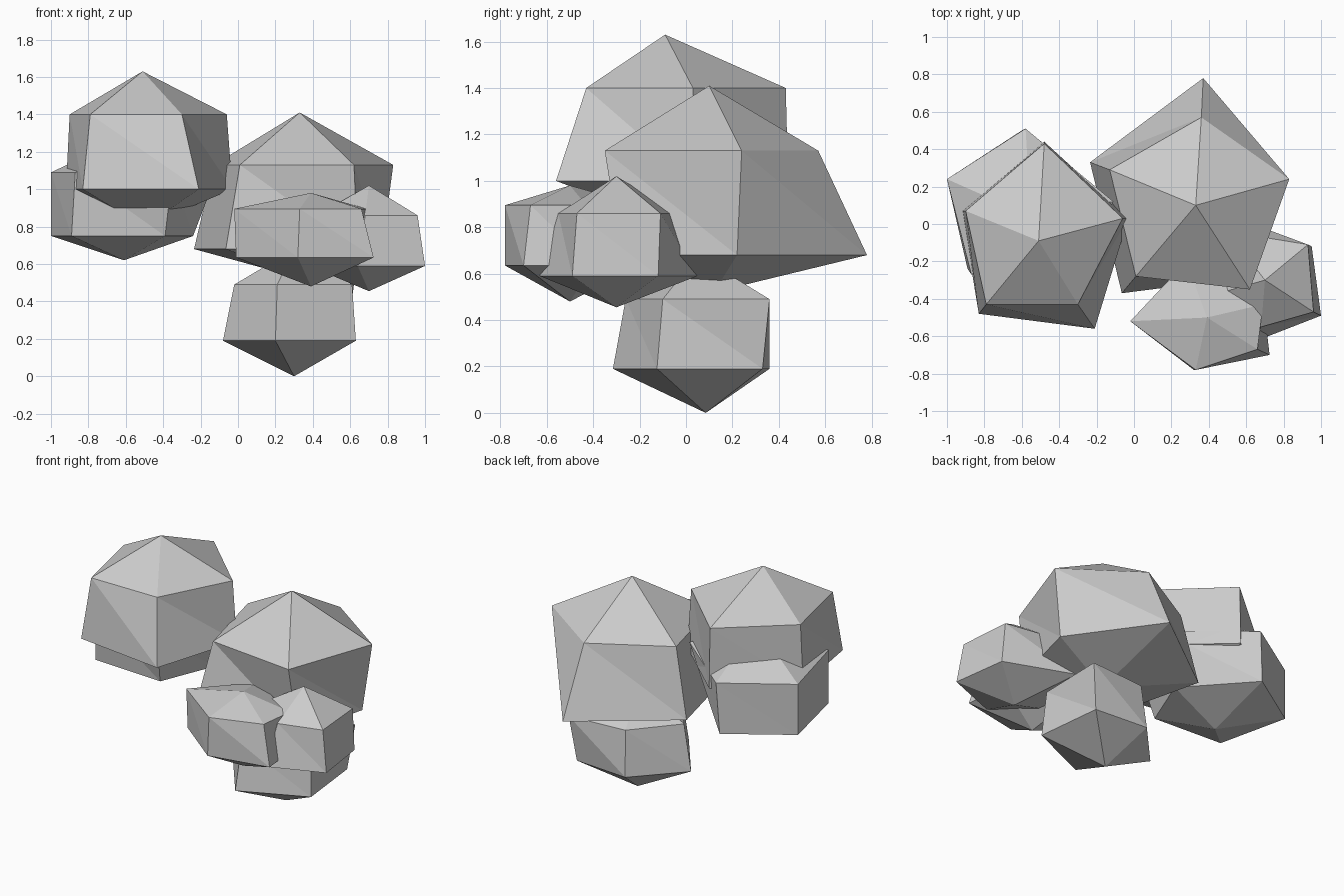
import bpy
import bmesh

# Remove the default cube only
default_cube = bpy.data.objects.get("Cube")
if default_cube:
    bpy.data.objects.remove(default_cube, do_unlink=True)

# One plain grey stone colour
stone_grey = bpy.data.materials.new("stone_grey")
stone_grey.use_nodes = True
colour = (0.6, 0.6, 0.6, 1.0)
stone_grey.diffuse_color = colour
stone_grey.node_tree.nodes["Principled BSDF"].inputs["Base Color"].default_value = colour


def boulder(name, top, shoulder_z, shoulder, waist_z, waist, bottom):
    """Loft a faceted boulder: peak, two five-sided sections, lower point.

    Both sections run counter-clockwise seen from above.
    """
    bm = bmesh.new()
    peak = bm.verts.new(top)
    foot = bm.verts.new(bottom)
    upper = [bm.verts.new((x, y, shoulder_z)) for x, y in shoulder]
    lower = [bm.verts.new((x, y, waist_z)) for x, y in waist]
    sides = len(upper)
    for i in range(sides):
        j = (i + 1) % sides
        bm.faces.new((peak, upper[i], upper[j]))            # cap facet
        bm.faces.new((upper[i], lower[i], lower[j]))        # side facets
        bm.faces.new((upper[i], lower[j], upper[j]))
        bm.faces.new((foot, lower[j], lower[i]))            # underside facet
    bmesh.ops.recalc_face_normals(bm, faces=bm.faces[:])
    mesh = bpy.data.meshes.new(name)
    bm.to_mesh(mesh)
    bm.free()
    mesh.materials.append(stone_grey)
    rock = bpy.data.objects.new(name, mesh)
    bpy.context.collection.objects.link(rock)
    return rock


# Tall pair on the -x side
boulder("upper_side_boulder", top=(-.51, -.09, 1.63),
        shoulder_z=1.4,
        shoulder=[(-.06, .03), (-.48, .43), (-.9, .07), (-.79, -.43), (-.3, -.43)],
        waist_z=1.0,
        waist=[(-.03, .03), (-.48, .44), (-.92, .07), (-.83, -.48), (-.21, -.56)],
        bottom=(-.5, -.05, .8))
boulder("lower_side_boulder", top=(-.55, .04, 1.3),
        shoulder_z=1.09,
        shoulder=[(-.11, .12), (-.58, .51), (-1, .24), (-.87, -.27), (-.35, -.36)],
        waist_z=.75,
        waist=[(-.24, .1), (-.6, .5), (-1, .24), (-.89, -.24), (-.39, -.27)],
        bottom=(-.61, .04, .62))

# Large central boulder with a long back slope
boulder("central_boulder", top=(.33, .1, 1.41),
        shoulder_z=1.13,
        shoulder=[(.83, .24), (.36, .57), (-.13, .29), (.01, -.28), (.62, -.35)],
        waist_z=.68,
        waist=[(.77, .22), (.37, .78), (-.235, .33), (-.065, -.37), (.64, -.28)],
        bottom=(.35, .12, .52))

# Base boulder that the cluster stands on
boulder("base_boulder", top=(.3, .05, .68),
        shoulder_z=.49,
        shoulder=[(.62, .36), (.22, .33), (-.02, .05), (.21, -.26), (.61, -.1)],
        waist_z=.19,
        waist=[(.58, .33), (.2, .36), (-.08, .06), (.2, -.315), (.63, -.125)],
        bottom=(.3, .085, 0))

# Small boulders at the front
boulder("front_boulder", top=(.39, -.5, .98),
        shoulder_z=.895,
        shoulder=[(.69, -.43), (.28, -.2), (-.02, -.52), (.33, -.78), (.66, -.67)],
        waist_z=.635,
        waist=[(.69, -.4), (.28, -.2), (-.01, -.52), (.32, -.78), (.725, -.7)],
        bottom=(.39, -.5, .48))
boulder("corner_boulder", top=(.7, -.3, 1.02),
        shoulder_z=.86,
        shoulder=[(.93, -.11), (.5, -.04), (.42, -.38), (.68, -.55), (.96, -.47)],
        waist_z=.59,
        waist=[(.95, -.12), (.5, .05), (.38, -.4), (.64, -.63), (1, -.49)],
        bottom=(.7, -.3, .455))
